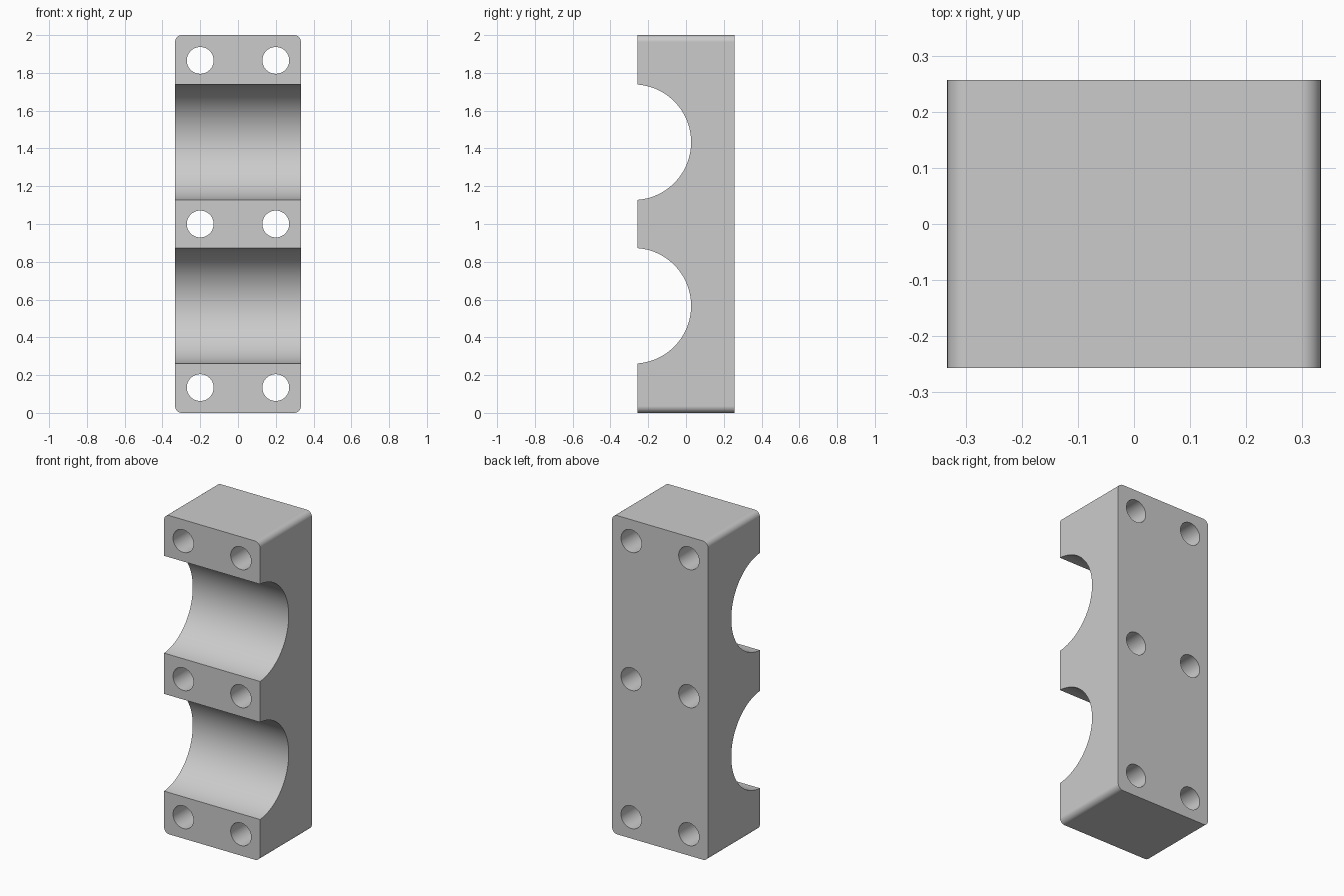
import bpy
import math

WIDTH, DEPTH, HEIGHT = 0.666, 0.514, 2.0
CORNER = 0.036

if "Cube" in bpy.data.objects:
    bpy.data.objects.remove(bpy.data.objects["Cube"], do_unlink=True)

grey = bpy.data.materials.new("plain grey")
grey.use_nodes = True
colour = (0.6, 0.6, 0.6, 1.0)
grey.diffuse_color = colour
grey.node_tree.nodes["Principled BSDF"].inputs["Base Color"].default_value = colour


def rounded_outline(width, height, radius, steps=10):
    """Points of a rounded rectangle in x and z, standing on z = 0."""
    points = []
    for corner, (sx, sz) in enumerate([(1, 1), (-1, 1), (-1, -1), (1, -1)]):
        cx = sx * (width / 2 - radius)
        cz = height / 2 + sz * (height / 2 - radius)
        for i in range(steps + 1):
            a = math.pi / 2 * (corner + i / steps)
            points.append((cx + radius * math.cos(a), cz + radius * math.sin(a)))
    return points


def make_block(name):
    """Extrude the rounded outline from front to back."""
    outline = rounded_outline(WIDTH, HEIGHT, CORNER)
    n = len(outline)
    verts = [(x, y, z) for y in (-DEPTH / 2, DEPTH / 2) for x, z in outline]
    faces = [tuple(range(n)), tuple(reversed(range(n, 2 * n)))]
    faces += [(i, i + n, (i + 1) % n + n, (i + 1) % n) for i in range(n)]
    mesh = bpy.data.meshes.new(name)
    mesh.from_pydata(verts, [], faces)
    mesh.materials.append(grey)
    obj = bpy.data.objects.new(name, mesh)
    bpy.context.collection.objects.link(obj)
    return obj


def cut_cylinder(target, name, radius, location, rotation, sides):
    """Subtract a cylinder from the target and remove the cutter."""
    bpy.ops.mesh.primitive_cylinder_add(
        vertices=sides, radius=radius, depth=1.5, location=location, rotation=rotation)
    cutter = bpy.context.object
    cutter.name = name
    cutter.hide_render = True
    cutter.data.materials.append(grey)
    mod = target.modifiers.new(name, "BOOLEAN")
    mod.operation = "DIFFERENCE"
    mod.solver = "EXACT"
    mod.object = cutter
    select(target)
    bpy.ops.object.modifier_apply(modifier=mod.name)
    bpy.data.objects.remove(cutter, do_unlink=True)


def select(obj):
    bpy.ops.object.select_all(action="DESELECT")
    obj.select_set(True)
    bpy.context.view_layer.objects.active = obj


# Clamp body
block = make_block("clamp_block")

# Two round pipe channels across the front
for side in (-1, 1):
    cut_cylinder(block, "pipe_channel", 0.306, (0, -0.279, 1 + side * 0.433),
                 (0, math.pi / 2, 0), 128)

# Six bolt holes from front to back
for row in (-1, 0, 1):
    for side in (-1, 1):
        cut_cylinder(block, "bolt_hole", 0.071, (side * 0.2, 0, 1 + row * 0.866),
                     (math.pi / 2, 0, 0), 48)

# Smooth curved walls while keeping the flat faces true
select(block)
bpy.ops.object.shade_smooth_by_angle(angle=math.radians(30))
weighted = block.modifiers.new("flat_face_normals", "WEIGHTED_NORMAL")
weighted.keep_sharp = True
